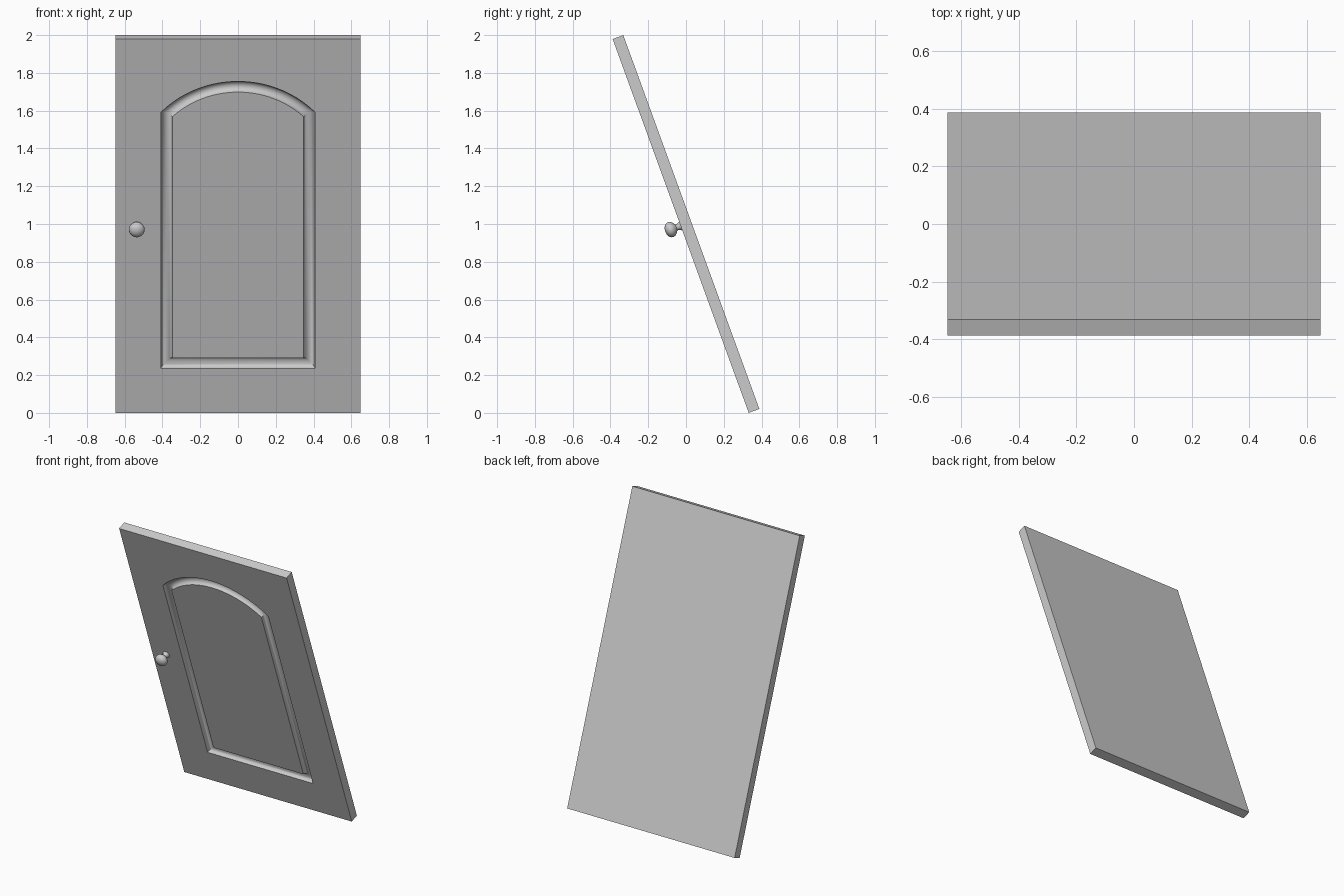
import bpy, bmesh, math
from mathutils import Matrix

cube = bpy.data.objects.get("Cube")
if cube:
    bpy.data.objects.remove(cube, do_unlink=True)

WIDTH, HEIGHT, THICK = 1.296, 2.106, 0.06
GROOVE = 0.03                      # radius of the round groove
HALF, BOTTOM, TOP, ARC = 0.408, -0.803, 0.814, 0.565
LEAN = Matrix.Translation((0, 0, 1)) @ Matrix.Rotation(math.radians(20), 4, "X")

grey = bpy.data.materials.new("light grey")
grey.use_nodes = True
colour = (0.6, 0.6, 0.6, 1)
grey.diffuse_color = colour
grey.node_tree.nodes["Principled BSDF"].inputs["Base Color"].default_value = colour


def finish(bm, name):
    bmesh.ops.recalc_face_normals(bm, faces=bm.faces)
    mesh = bpy.data.meshes.new(name)
    bm.to_mesh(mesh)
    bm.free()
    mesh.materials.append(grey)
    obj = bpy.data.objects.new(name, mesh)
    bpy.context.collection.objects.link(obj)
    obj.matrix_world = LEAN
    bpy.ops.object.select_all(action="DESELECT")
    obj.select_set(True)
    bpy.context.view_layer.objects.active = obj
    bpy.ops.object.shade_smooth_by_angle(angle=math.radians(35))
    return obj


def arched_ring(bm, inset, depth, steps=28):
    """Closed outline of the arched panel, moved inward and sunk."""
    half, radius = HALF - inset, ARC - inset
    swing = math.asin(half / radius)
    points = [(-half, BOTTOM + inset), (half, BOTTOM + inset)]
    for i in range(steps + 1):
        a = swing * (1 - 2 * i / steps)
        points.append((radius * math.sin(a), TOP - ARC + radius * math.cos(a)))
    return [bm.verts.new((x, depth - THICK / 2, z)) for x, z in points]


def loop_edges(bm, ring):
    return [bm.edges.new((a, b)) for a, b in zip(ring, ring[1:] + ring[:1])]


# Door slab with a round groove around an arched panel
bm = bmesh.new()
bmesh.ops.create_cube(bm, size=1, matrix=Matrix.Diagonal((WIDTH, THICK, HEIGHT, 1)))
front = min(bm.faces, key=lambda f: f.calc_center_median().y)
rim = list(front.edges)
bmesh.ops.delete(bm, geom=[front], context="FACES_ONLY")
rings = []
for i in range(13):
    a = math.pi * i / 12
    rings.append(arched_ring(bm, GROOVE * (1 - math.cos(a)), GROOVE * math.sin(a)))
outer = loop_edges(bm, rings[0])
bmesh.ops.triangle_fill(bm, edges=rim + outer, use_beauty=True, normal=(0, -1, 0))
for r, s in zip(rings, rings[1:]):
    for i in range(len(r)):
        j = (i + 1) % len(r)
        bm.faces.new((r[i], r[j], s[j], s[i]))
bm.faces.new(rings[-1])
finish(bm, "door_panel")

# Turned knob with a flared neck: radius and distance from the door
profile = [(0.026, -0.002), (0.019, 0.01), (0.016, 0.024), (0.028, 0.032),
           (0.039, 0.044), (0.042, 0.056), (0.039, 0.069), (0.029, 0.079),
           (0.015, 0.085), (0, 0.087)]
bm = bmesh.new()
verts = [bm.verts.new((-0.536 + r, -THICK / 2 - d, 0)) for r, d in profile]
edges = [bm.edges.new(pair) for pair in zip(verts, verts[1:])]
bmesh.ops.spin(bm, geom=verts + edges, cent=(-0.536, 0, 0), axis=(0, 1, 0),
               angle=math.tau, steps=32, use_merge=True)
bmesh.ops.remove_doubles(bm, verts=bm.verts, dist=0.0001)
finish(bm, "knob")
